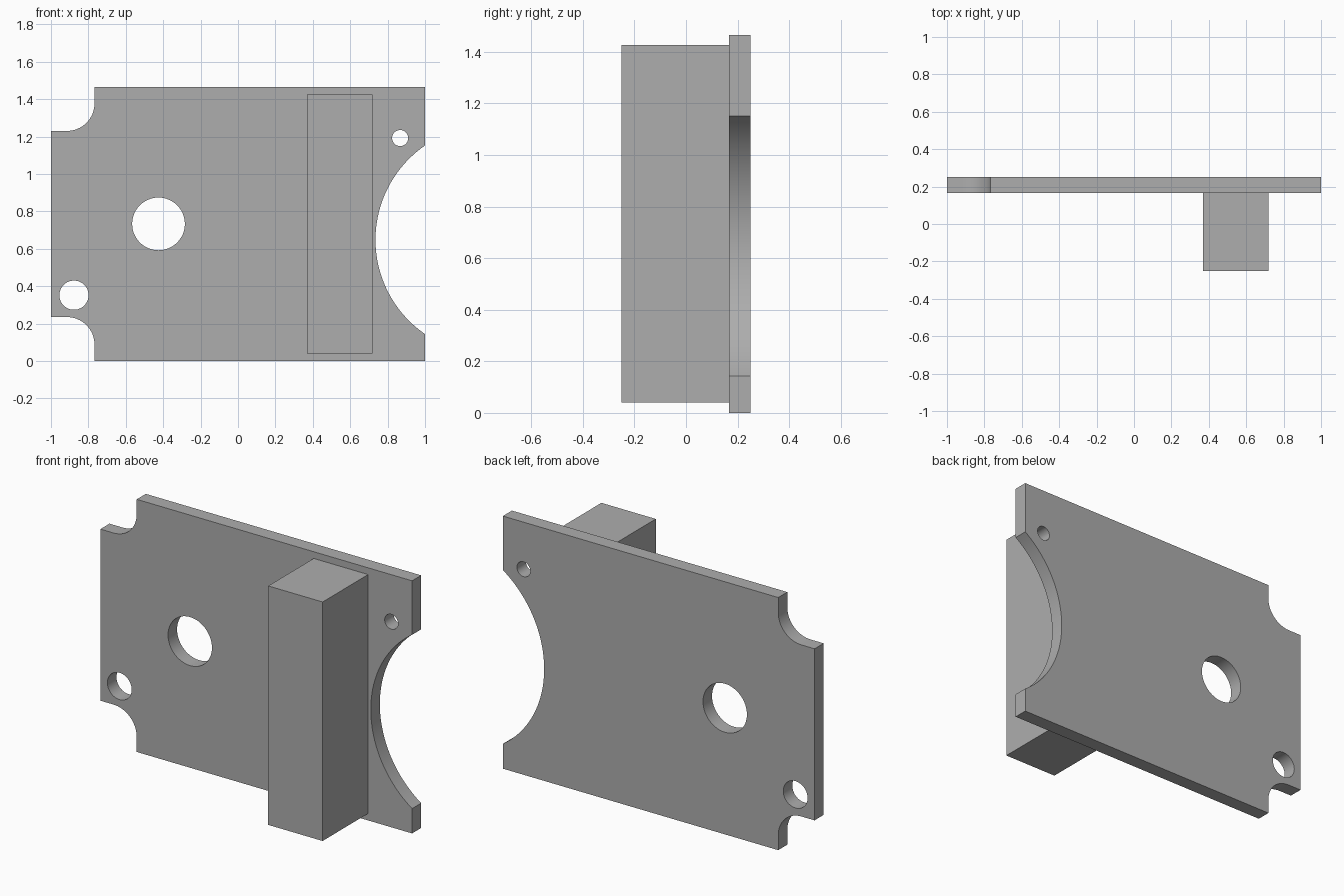
import bpy, bmesh
from math import cos, sin, pi, asin

if "Cube" in bpy.data.objects:
    bpy.data.objects.remove(bpy.data.objects["Cube"])

grey = bpy.data.materials.new("plain_grey")
grey.diffuse_color = (0.42, 0.42, 0.42, 1)
grey.use_nodes = True
grey.node_tree.nodes["Principled BSDF"].inputs["Base Color"].default_value = grey.diffuse_color

H = 1.465                      # plate height
Y_FRONT, Y_BACK = 0.167, 0.25  # plate thickness range


def arc(cx, cz, r, a0, a1, n):
    return [(cx + r * cos(a0 + (a1 - a0) * i / n),
             cz + r * sin(a0 + (a1 - a0) * i / n)) for i in range(n + 1)]


def add_object(name, bm):
    bmesh.ops.recalc_face_normals(bm, faces=bm.faces[:])
    mesh = bpy.data.meshes.new(name)
    bm.to_mesh(mesh)
    bm.free()
    mesh.materials.append(grey)
    obj = bpy.data.objects.new(name, mesh)
    bpy.context.collection.objects.link(obj)
    return obj


def plate(name, loops, y0, y1):
    """Flat sheet: first loop is the outline, the others are holes."""
    bm = bmesh.new()
    edges = []
    for loop in loops:
        vs = [bm.verts.new((x, y0, z)) for x, z in loop]
        edges += [bm.edges.new((vs[i - 1], vs[i])) for i in range(len(vs))]
    bmesh.ops.triangle_fill(bm, edges=edges, use_beauty=True, normal=(0, -1, 0))
    ext = bmesh.ops.extrude_face_region(bm, geom=bm.faces[:], use_keep_orig=True)
    moved = [g for g in ext["geom"] if isinstance(g, bmesh.types.BMVert)]
    bmesh.ops.translate(bm, verts=moved, vec=(0, y1 - y0, 0))
    return add_object(name, bm)


# Outline: rounded notches at the left corners, large circular bite at the right
notch = [(-1, 0.235)] + arc(-0.915, 0.087, 0.148, pi / 2, 0, 16) + [(-0.767, 0)]
top_notch = [(x, H - z) for x, z in reversed(notch)]
R, BITE_X, BITE_Z = 0.612, 1.347, 0.648
half = asin(0.504 / R)
bite = arc(BITE_X, BITE_Z, R, pi + half, pi - half, 48)
bite[0], bite[-1] = (1, bite[0][1]), (1, bite[-1][1])
outline = notch + [(1, 0)] + bite + [(1, H)] + top_notch

# Round through holes: x, z, radius
holes = [arc(x, z, r, 0, 2 * pi, 48)[:-1] for x, z, r in
         ((-0.425, 0.733, 0.141), (-0.877, 0.352, 0.078), (0.867, 1.192, 0.043))]

panel = plate("mounting_plate", [outline] + holes, Y_FRONT, Y_BACK)
bpy.context.view_layer.objects.active = panel
panel.select_set(True)
bpy.ops.object.shade_smooth_by_angle(angle=0.5)

# Upright bar on the front of the plate
x0, x1, z0, z1 = 0.369, 0.718, 0.04, 1.426
plate("upright_bar", [[(x0, z0), (x1, z0), (x1, z1), (x0, z1)]], -0.25, Y_FRONT)
